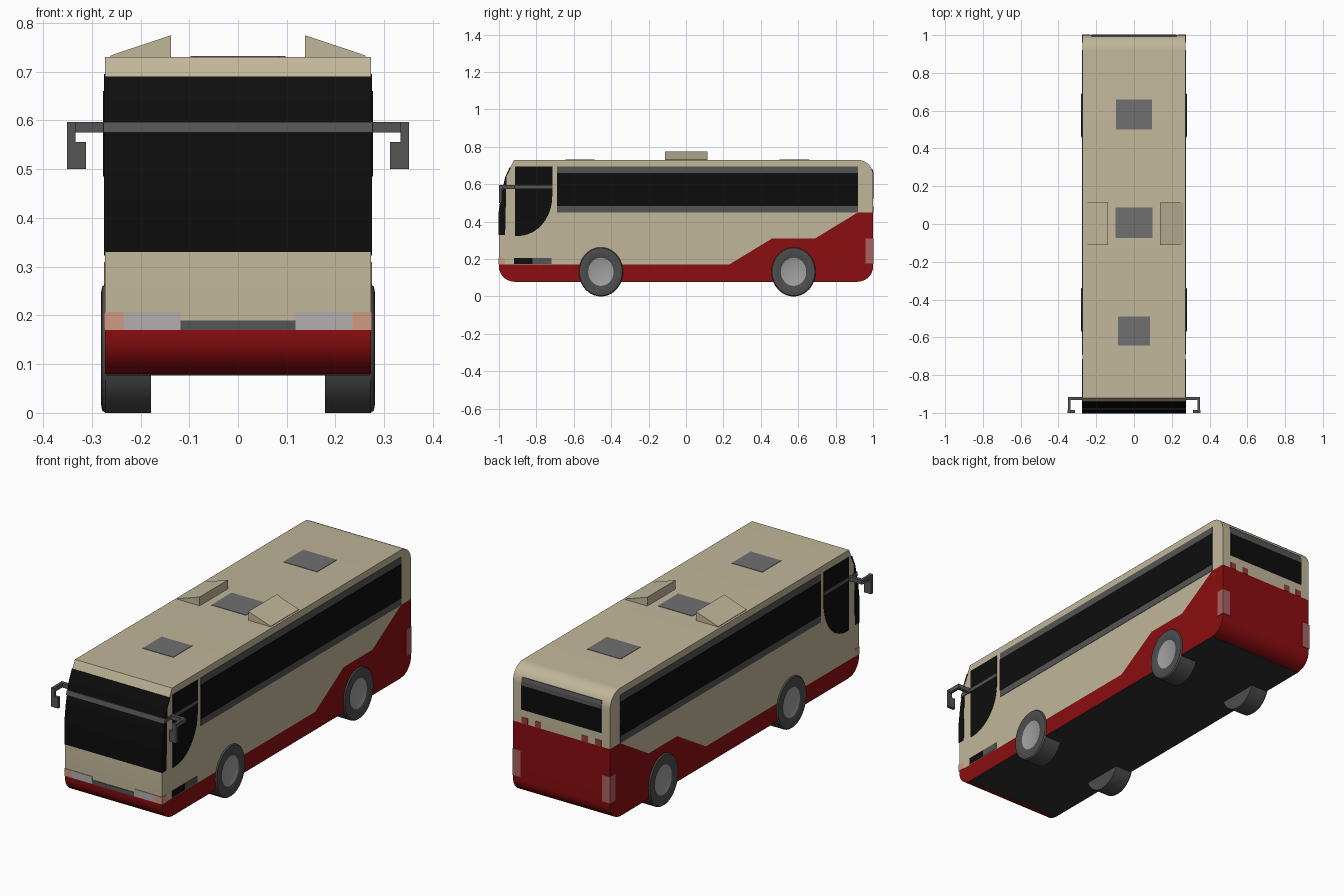
import bpy, bmesh
from math import sin, cos, pi, radians

if "Cube" in bpy.data.objects:
    bpy.data.objects.remove(bpy.data.objects["Cube"])


def material(name, r, g, b):
    m = bpy.data.materials.new(name)
    m.diffuse_color = (r, g, b, 1)
    m.use_nodes = True
    m.node_tree.nodes["Principled BSDF"].inputs["Base Color"].default_value = m.diffuse_color
    return m


CREAM = material("cream_paint", .53, .47, .32)
RED = material("red_paint", .26, .004, .005)
BLACK = material("dark_glass", .004, .004, .004)
TRIM = material("grey_trim", .09, .09, .09)
HATCH = material("hatch_grey", .16, .16, .165)
FLOOR = material("floor_grey", .03, .03, .03)
TYRE = material("tyre_grey", .075, .075, .075)
RIM = material("rim_grey", .35, .35, .35)
LAMP = material("headlamp", .45, .43, .42)
AMBER = material("indicator", .62, .32, .22)
TAIL = material("tail_lamp", .4, .12, .12)
REFLECT = material("reflector", .32, .05, .045)


def finish(name, bm, mats):
    bmesh.ops.recalc_face_normals(bm, faces=bm.faces[:])
    me = bpy.data.meshes.new(name)
    bm.to_mesh(me)
    bm.free()
    for m in mats:
        me.materials.append(m)
    ob = bpy.data.objects.new(name, me)
    bpy.context.collection.objects.link(ob)
    return ob


def prism(name, pts, a, b, mat, axis='x'):
    """Extrude a profile: (y, z) points along x, or (x, z) points along y."""
    bm = bmesh.new()
    place = (lambda p, t: (t, p[0], p[1])) if axis == 'x' else (lambda p, t: (p[0], t, p[1]))
    r0 = [bm.verts.new(place(p, a)) for p in pts]
    r1 = [bm.verts.new(place(p, b)) for p in pts]
    bm.faces.new(r0)
    bm.faces.new(r1)
    for i in range(len(pts)):
        j = (i + 1) % len(pts)
        bm.faces.new((r0[i], r0[j], r1[j], r1[i]))
    return finish(name, bm, [mat])


def box(name, x, y, z, mat):
    return prism(name, [(y[0], z[0]), (y[1], z[0]), (y[1], z[1]), (y[0], z[1])], x[0], x[1], mat)


def arc(cy, cz, ry, rz, a0, a1, n=8):
    return [(cy + ry * cos(radians(a0 + (a1 - a0) * i / n)),
             cz + rz * sin(radians(a0 + (a1 - a0) * i / n))) for i in range(n + 1)]


def both(s, a, b):
    return (s * a, s * b)


W = .273
# Body: red skirt below, cream shell above, meeting along the stepped paint line
steps = [(1, .45), (.92, .45), (.69, .31), (.46, .31), (.23, .17), (-1, .17)]
nose = [(-1, .44), (-.987, .54), (-.963, .64), (-.94, .69), (-.92, .73)]
skirt = prism("lower_body", arc(-.92, .16, .08, .08, 180, 270) + arc(.92, .16, .08, .08, 270, 360)
              + steps, -W, W, RED)
shell = prism("upper_body", steps[::-1] + arc(.92, .65, .08, .08, 0, 90) + nose[::-1], -W, W, CREAM)
box("floor", (-W + .002, W - .002), (-.92, .92), (.077, .09), FLOOR)

# Windscreen wrapping slightly onto the sides, with its grey band
o = .003
prism("windscreen", [(-.967, .33), (-1 - o, .33), (-1 - o, .44), (-.987 - o, .54),
                     (-.963 - o, .64), (-.94 - o, .69), (-.935, .69), (-.96, .64)], -W - .002, W + .002, BLACK)
prism("windscreen_band", [(-.987, .575), (-.981, .597), (-.95, .597), (-.95, .575)], -W - .003, W + .003, TRIM)

# Front grille strip
box("grille", (-.118, .118), (-1.003, -.99), (.17, .19), TRIM)

quarter = [(-.915, .695), (-.915, .323)] + arc(-.9, .535, .185, .212, 270, 360, 10) + [(-.715, .695)]
for s, side in ((1, "right"), (-1, "left")):
    skin = both(s, W - .003, W + .002)
    # Side glazing
    box(side + "_window_frame", skin, (-.69, .92), (.45, .695), TRIM)
    box(side + "_window", both(s, W - .003, W + .0035), (-.69, .92), (.485, .66), BLACK)
    prism(side + "_front_window", quarter, *skin, BLACK)
    box(side + "_window_band", both(s, W - .003, W + .0035), (-.97, -.715), (.577, .594), TRIM)
    # Lamps
    box(side + "_headlamp", both(s, .118, .235), (-1.003, -.99), (.17, .207), LAMP)
    box(side + "_indicator", both(s, .235, W + .002), (-1.003, -.967), (.17, .207), AMBER)
    box(side + "_tail_lamp", both(s, .23, W + .002), (.96, 1.003), (.175, .31), TAIL)
    for x in (.115, .19):
        box(side + "_reflector", both(s, x, x + .034), (.99, 1.002), (.45, .482), REFLECT)
    # Door mirror: arm out, arm forward, hanging head
    box(side + "_mirror_arm", both(s, W - .01, .35), (-.932, -.915), (.575, .597), TRIM)
    box(side + "_mirror_rod", both(s, .336, .35), (-1, -.915), (.575, .597), TRIM)
    prism(side + "_mirror_head", [(s * x, z) for x, z in
          ((.312, .5), (.351, .5), (.351, .597), (.333, .597), (.333, .556), (.312, .556))],
          -1, -.985, TRIM, 'y')
    # Wedge-shaped roof vents
    prism(side + "_roof_vent", [(s * .137, .725), (s * .137, .775), (s * .262, .733), (s * .262, .725)],
          -.112, .115, CREAM, 'y')

# Lower panels on the right side only
box("side_vent_dark", (W - .003, W + .002), (-.92, -.82), (.173, .207), BLACK)
box("side_vent_grey", (W - .003, W + .002), (-.82, -.72), (.173, .207), TRIM)

# Rear window and the grey strip above it, following the roof curve
box("rear_window", (-.225, .225), (.985, 1.003), (.52, .643), BLACK)
prism("rear_window_frame", [(.975, .643), (1.003, .643), (1.002, .665), (.997, .682), (.975, .682)],
      -.225, .225, TRIM)

# Roof hatches
for w, y0, y1 in ((.095, .5, .66), (.097, -.075, .087), (.086, -.643, -.49)):
    box("roof_hatch", (-w, w), (y0, y1), (.725, .732), HATCH)


def wheel(name, s, cy, n=40):
    # Lathe slightly taller than wide: (relative radius, x) rings from inner hub to rim disc
    rings = [(1, .178), (1, .272), (.96, .279), (.86, .281), (.63, .279), (.57, .275)]
    bm = bmesh.new()
    loops = [[bm.verts.new((s * x, cy + .119 * r * cos(2 * pi * i / n), .132 + .132 * r * sin(2 * pi * i / n)))
              for i in range(n)] for r, x in rings]
    bm.faces.new(loops[0])
    bm.faces.new(loops[-1]).material_index = 1
    for a, b in zip(loops, loops[1:]):
        for i in range(n):
            j = (i + 1) % n
            bm.faces.new((a[i], a[j], b[j], b[i]))
    return finish(name, bm, [TYRE, RIM])


smooth = [skirt, shell]
for s, side in ((1, "right"), (-1, "left")):
    smooth.append(wheel(side + "_front_wheel", s, -.455))
    smooth.append(wheel(side + "_rear_wheel", s, .575))

# Smooth the rounded corners and tyres
for ob in smooth:
    ob.select_set(True)
bpy.context.view_layer.objects.active = skirt
bpy.ops.object.shade_smooth_by_angle(angle=radians(30))
